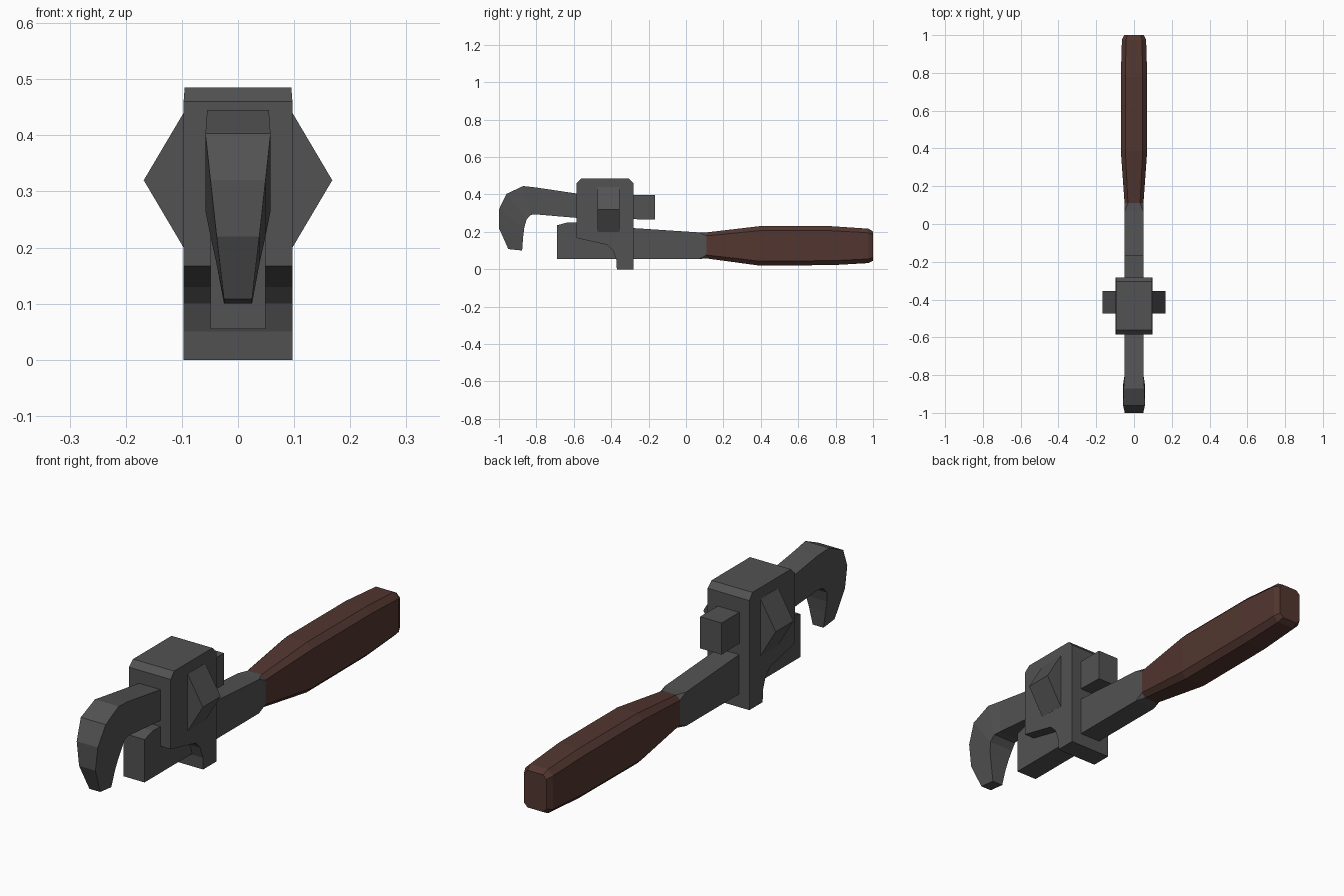
import bpy, bmesh


def material(name, rgb):
    m = bpy.data.materials.new(name)
    m.diffuse_color = (*rgb, 1)
    return m


STEEL = material("dark_steel", (0.085, 0.085, 0.085))
WOOD = material("brown_grip", (0.085, 0.037, 0.029))


def loft(name, rings, mat):
    """Skin a list of equal-length rings and cap both ends."""
    bm = bmesh.new()
    loops = [[bm.verts.new(p) for p in ring] for ring in rings]
    n = len(loops[0])
    for a, b in zip(loops, loops[1:]):
        for i in range(n):
            j = (i + 1) % n
            bm.faces.new((a[i], a[j], b[j], b[i]))
    bm.faces.new(loops[0][::-1])
    bm.faces.new(loops[-1])
    bmesh.ops.remove_doubles(bm, verts=bm.verts, dist=0.0005)
    bmesh.ops.recalc_face_normals(bm, faces=bm.faces)
    me = bpy.data.meshes.new(name)
    bm.to_mesh(me)
    bm.free()
    me.materials.append(mat)
    ob = bpy.data.objects.new(name, me)
    bpy.context.collection.objects.link(ob)
    return ob


def chamfered(y, z0, z1, w, c):
    """Rectangle in the xz plane with corners cut by c."""
    return [(-w + c, y, z0), (w - c, y, z0), (w, y, z0 + c), (w, y, z1 - c),
            (w - c, y, z1), (-w + c, y, z1), (-w, y, z1 - c), (-w, y, z0 + c)]


# Brown grip
loft("handle_grip", [chamfered(*s) for s in [
    (0.11, 0.058, 0.197, 0.05, 0.018),
    (0.39, 0.02, 0.23, 0.07, 0.024),
    (0.78, 0.022, 0.23, 0.07, 0.024),
    (0.975, 0.033, 0.217, 0.064, 0.022),
    (1.0, 0.046, 0.202, 0.052, 0.016)]], WOOD)

# Shank with the fixed lower jaw at its front end
loft("shank_and_lower_jaw", [chamfered(*s) for s in [
    (-0.69, 0.055, 0.235, 0.049, 0),
    (-0.635, 0.055, 0.25, 0.049, 0),
    (-0.5, 0.055, 0.25, 0.049, 0),
    (-0.28, 0.055, 0.22, 0.049, 0),
    (0.07, 0.055, 0.197, 0.049, 0),
    (0.11, 0.058, 0.197, 0.05, 0.018)]], STEEL)

# Housing: side profile extruded across x
housing = [(-0.585, 0.167), (-0.42, 0.13), (-0.39, 0.10), (-0.372, 0.05),
           (-0.37, 0), (-0.282, 0), (-0.282, 0.46), (-0.305, 0.485),
           (-0.56, 0.485), (-0.585, 0.46)]
loft("housing", [[(s * (0.095 if z > 0.47 else 0.097), y, z) for y, z in housing]
                 for s in (-1, 1)], STEEL)

# Adjusting nut: six-sided, points showing on both sides of the housing
nut = [(0.168, 0.32), (0.097, 0.44), (-0.097, 0.44),
       (-0.168, 0.32), (-0.097, 0.2), (0.097, 0.2)]
loft("adjusting_nut", [[(x, y, z) for x, z in nut] for y in (-0.473, -0.355)], STEEL)

# Hooked upper jaw: (outer y, outer z, inner y, inner z, half width)
hook = [(-0.165, 0.398, -0.165, 0.265, 0.05),
        (-0.285, 0.398, -0.285, 0.268, 0.05),
        (-0.585, 0.405, -0.585, 0.275, 0.05),
        (-0.80, 0.437, -0.80, 0.293, 0.05),
        (-0.87, 0.445, -0.83, 0.291, 0.055),
        (-0.96, 0.403, -0.853, 0.265, 0.058),
        (-1.0, 0.32, -0.865, 0.22, 0.049),
        (-1.0, 0.22, -0.871, 0.17, 0.038),
        (-0.95, 0.108, -0.876, 0.10, 0.025)]
loft("upper_jaw", [[(-w, oy, oz), (w, oy, oz), (w, iy, iz), (-w, iy, iz)]
                   for oy, oz, iy, iz, w in hook], STEEL)
